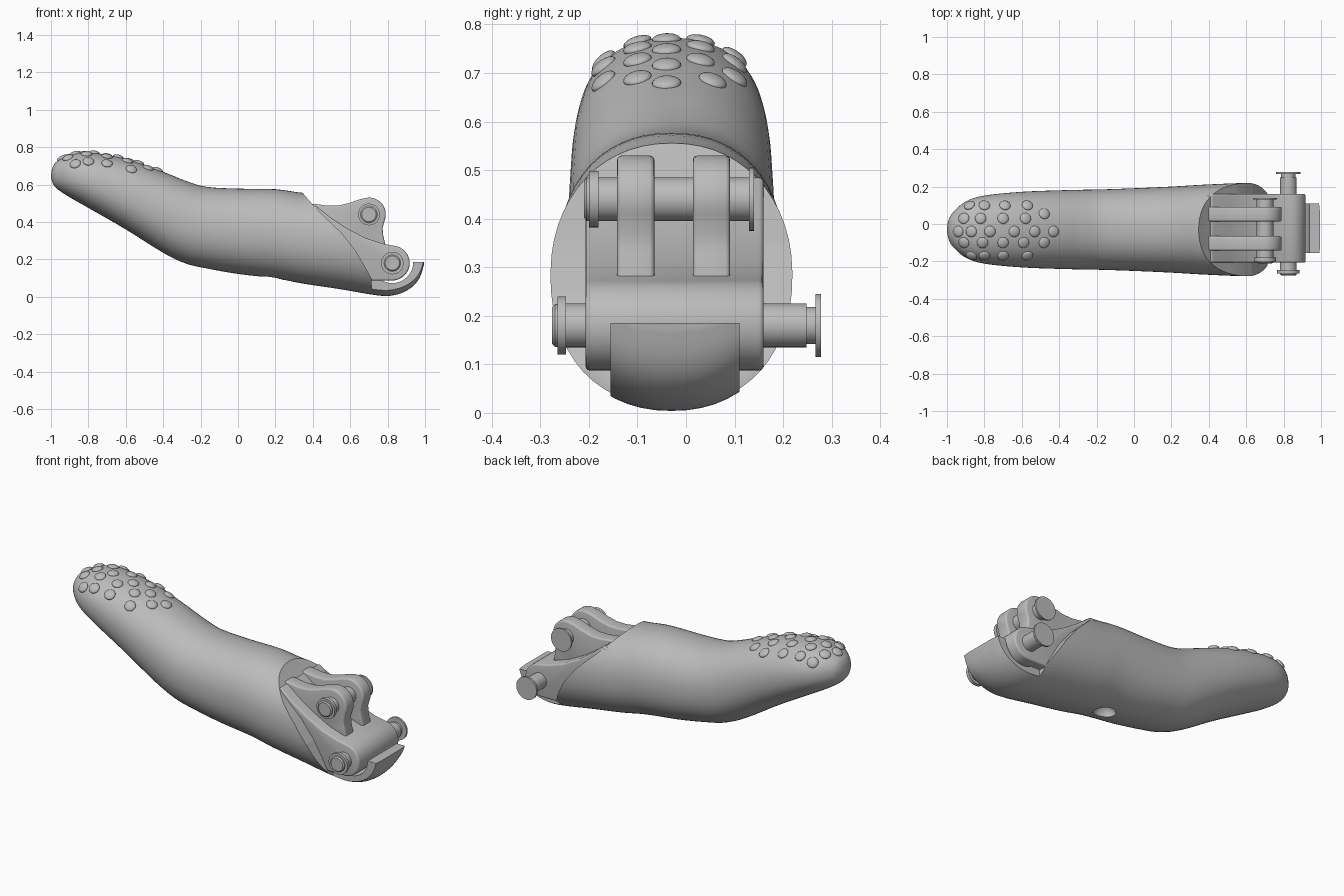
import bpy, bmesh, math
from mathutils import Vector

cube = bpy.data.objects.get("Cube")
if cube:
    bpy.data.objects.remove(cube, do_unlink=True)

grey = bpy.data.materials.new("plain grey")
grey.use_nodes = True
grey.diffuse_color = (0.5, 0.5, 0.5, 1)
grey.node_tree.nodes["Principled BSDF"].inputs["Base Color"].default_value = (0.5, 0.5, 0.5, 1)


def make_object(name, bm):
    bmesh.ops.recalc_face_normals(bm, faces=bm.faces)
    mesh = bpy.data.meshes.new(name)
    bm.to_mesh(mesh)
    bm.free()
    mesh.materials.append(grey)
    obj = bpy.data.objects.new(name, mesh)
    bpy.context.collection.objects.link(obj)
    return obj


def apply_modifiers(obj):
    graph = bpy.context.evaluated_depsgraph_get()
    obj.data = bpy.data.meshes.new_from_object(obj.evaluated_get(graph))
    obj.modifiers.clear()


def smooth(obj, angle=35):
    bpy.ops.object.select_all(action="DESELECT")
    obj.select_set(True)
    bpy.context.view_layer.objects.active = obj
    bpy.ops.object.shade_smooth_by_angle(angle=math.radians(angle))


def arc(cx, cz, r, start, end, n=16):
    angles = [math.radians(start + (end - start) * i / n) for i in range(n + 1)]
    return [(cx + r * math.cos(a), cz + r * math.sin(a)) for a in angles]


def prism(name, outline, y0, y1, bevel=0):
    """Extrude an x-z outline from y0 to y1."""
    bm = bmesh.new()
    face = bm.faces.new([bm.verts.new((x, y0, z)) for x, z in outline])
    ext = bmesh.ops.extrude_face_region(bm, geom=[face])["geom"]
    moved = [v for v in ext if isinstance(v, bmesh.types.BMVert)]
    bmesh.ops.translate(bm, verts=moved, vec=(0, y1 - y0, 0))
    obj = make_object(name, bm)
    if bevel:
        mod = obj.modifiers.new("bevel", "BEVEL")
        mod.width, mod.segments = bevel, 3
        mod.limit_method, mod.angle_limit = "ANGLE", math.radians(50)
        apply_modifiers(obj)
        smooth(obj)
    return obj


def turned_pin(name, cx, cz, profile, n=40):
    """Stack of rings along y; profile holds (y, radius)."""
    bm = bmesh.new()
    rings = []
    for y, r in profile:
        rings.append([bm.verts.new((x, y, z)) for x, z in arc(cx, cz, r, 0, 360, n)[:-1]])
    for a, b in zip(rings, rings[1:]):
        for i in range(n):
            bm.faces.new((a[i], a[(i + 1) % n], b[(i + 1) % n], b[i]))
    bm.faces.new(rings[0])
    bm.faces.new(rings[-1])
    smooth(make_object(name, bm))


def catmull(points, steps):
    """Smooth curve through rows of values."""
    pts = [Vector(p) for p in points]
    out = []
    for i in range(len(pts) - 1):
        p0, p1, p2, p3 = pts[max(i - 1, 0)], pts[i], pts[i + 1], pts[min(i + 2, len(pts) - 1)]
        for s in range(steps):
            t = s / steps
            out.append(0.5 * (2 * p1 + (p2 - p0) * t + (2 * p0 - 5 * p1 + 4 * p2 - p3) * t * t
                              + (3 * p1 - p0 - 3 * p2 + p3) * t ** 3))
    return out + [pts[-1]]


# Finger shell: x, bottom, top, half width at each station
stations = [
    (-1, .64, .655, .012), (-.99, .605, .695, .055), (-.965, .575, .727, .095),
    (-.9, .532, .758, .15), (-.8, .475, .772, .182), (-.6, .36, .738, .202),
    (-.4, .235, .668, .21), (-.28, .178, .62, .213), (-.17, .152, .588, .215),
    (0, .122, .578, .221), (.2, .098, .575, .23), (.35, .07, .555, .239),
    (.55, .04, .545, .248), (.7, .014, .545, .25), (.8, .004, .545, .248),
    (.88, .022, .545, .245), (.94, .06, .545, .24), (.975, .11, .545, .235), (.995, .175, .545, .23),
]
N = 56
bm = bmesh.new()
rings = []
for x, low, high, half in catmull(stations, 4):
    ring = []
    for k in range(N):
        a = 2 * math.pi * k / N
        c, s = math.cos(a), math.sin(a)
        y = -.03 + half * math.copysign(abs(c) ** .92, c)
        z = (low + high) / 2 + (high - low) / 2 * math.copysign(abs(s) ** .92, s)
        ring.append(bm.verts.new((x, y, z)))
    rings.append(ring)
for a, b in zip(rings, rings[1:]):
    for k in range(N):
        bm.faces.new((a[k], a[(k + 1) % N], b[(k + 1) % N], b[k]))
bm.faces.new(rings[0])
bm.faces.new(rings[-1])
shell = make_object("finger_shell", bm)

# Slanted opening, narrowed front lip and underside hole
opening = [(.3, .7), (.345, .556), (.38, .515), (.45, .44), (.55, .345), (.63, .245), (.685, .15), (.715, .095)]
opening += arc(.825, .185, .112, 235, 360) + [(1.1, .185), (1.1, .7)]
cutters = [prism("opening_cutter", opening, -.5, .5)]
side = [(.715, -.1), (1.1, -.1), (1.1, .6), (.715, .6)]
cutters.append(prism("lip_cutter_right", side, -.5, -.155))
cutters.append(prism("lip_cutter_left", side, .11, .5))
bm = bmesh.new()
bmesh.ops.create_uvsphere(bm, u_segments=24, v_segments=16, radius=1)
bmesh.ops.scale(bm, verts=bm.verts, vec=(.065, .05, .06))
bmesh.ops.translate(bm, verts=bm.verts, vec=(.17, -.03, .1))
cutters.append(make_object("hole_cutter", bm))
for cutter in cutters:
    cutter.hide_render = True
    mod = shell.modifiers.new("cut", "BOOLEAN")
    mod.operation, mod.solver, mod.object = "DIFFERENCE", "EXACT", cutter
apply_modifiers(shell)
for cutter in cutters:
    bpy.data.objects.remove(cutter, do_unlink=True)
smooth(shell, 32)

# Grip bumps laid on the fingertip
rows = {
    .1: (-.88, -.8, -.69, -.57), .03: (-.91, -.82, -.7, -.58), .055: (-.48,),
    -.04: (-.94, -.87, -.77, -.64, -.53, -.43), -.1: (-.91, -.81, -.7, -.59, -.48),
    -.17: (-.87, -.8, -.7, -.57),
}
bm = bmesh.new()
for y, xs in rows.items():
    for x in xs:
        hit, spot, normal, _ = shell.ray_cast((x, y, 2), (0, 0, -1))
        if not hit:
            continue
        bump = bmesh.ops.create_uvsphere(bm, u_segments=20, v_segments=12, radius=1)["verts"]
        bmesh.ops.scale(bm, verts=bump, vec=(.03, .03, .013))
        bmesh.ops.rotate(bm, verts=bump, matrix=normal.to_track_quat("Z", "Y").to_matrix())
        bmesh.ops.translate(bm, verts=bump, vec=spot)
smooth(make_object("grip_bumps", bm), 60)

# Hinge block
block = [(.55, .12), (.37, .47), (.415, .487), (.5, .42), (.58, .367), (.68, .315), (.77, .285)]
block += arc(.825, .18, .093, 85, -90) + [(.7, .087)]
prism("hinge_block", block, -.207, .16, .01)

# Twin lugs
lug = [(.45, .38), (.37, .495), (.42, .495), (.48, .487), (.54, .488), (.6, .503), (.65, .521)]
lug += arc(.7, .44, .09, 108, -20) + [(.773, .37), (.776, .33), (.79, .27), (.6, .25)]
for name, y0 in (("lug_right", -.142), ("lug_left", .014)):
    prism(name, lug, y0, y0 + .077, .01)

# Hinge pins with collars and caps
turned_pin("upper_pin", .7, .44, [
    (-.21, .038), (-.205, .045), (-.2, .045), (-.2, .058), (-.18, .058), (-.18, .045),
    (.13, .045), (.13, .065), (.14, .065)])
turned_pin("lower_pin", .825, .18, [
    (-.276, .038), (-.27, .044), (-.265, .044), (-.265, .06), (-.247, .06), (-.247, .045),
    (.248, .045), (.248, .038), (.267, .038), (.267, .065), (.278, .065)])
